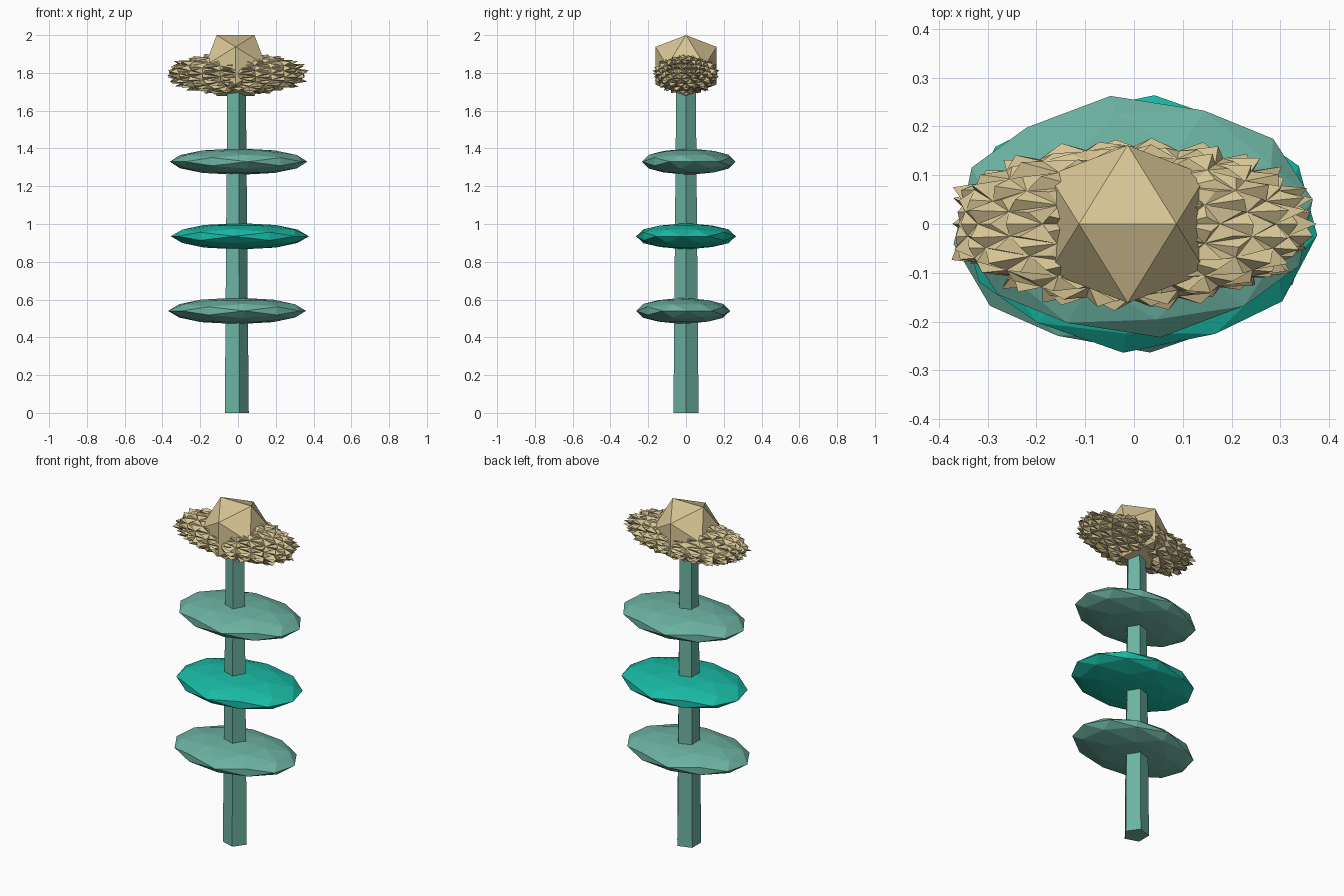
import bpy, bmesh, math, random
from mathutils import Vector

if "Cube" in bpy.data.objects:
    bpy.data.objects.remove(bpy.data.objects["Cube"])

random.seed(4)
AXIS_X = -0.013


def material(name, rgb):
    m = bpy.data.materials.new(name)
    m.diffuse_color = (*rgb, 1)
    m.use_nodes = True
    m.node_tree.nodes["Principled BSDF"].inputs["Base Color"].default_value = m.diffuse_color
    return m


green = material("green", (0.15, 0.45, 0.36))
bright_green = material("bright green", (0.01, 0.50, 0.38))
gold = material("gold", (0.68, 0.56, 0.30))


def unit_ball(levels):
    """Icosahedron with an edge on top, split and rounded 'levels' times."""
    bm = bmesh.new()
    t = (1 + 5 ** 0.5) / 2
    for a in (-1, 1):
        for b in (-t, t):
            for p in ((a, 0, b), (0, b, a), (b, a, 0)):
                bm.verts.new(Vector(p).normalized())
    bmesh.ops.convex_hull(bm, input=bm.verts[:])
    for _ in range(levels):
        bmesh.ops.subdivide_edges(bm, edges=bm.edges[:], cuts=1, use_grid_fill=True)
        for v in bm.verts:
            v.co.normalize()
    return bm


def finish(bm, name, mat, location):
    bmesh.ops.recalc_face_normals(bm, faces=bm.faces[:])
    me = bpy.data.meshes.new(name)
    bm.to_mesh(me)
    bm.free()
    me.materials.append(mat)
    ob = bpy.data.objects.new(name, me)
    ob.location = location
    bpy.context.collection.objects.link(ob)
    return ob


# tapered five-sided stem
bm = bmesh.new()
bmesh.ops.create_cone(bm, cap_ends=True, segments=5, radius1=0.07, radius2=0.054, depth=1.8)
bmesh.ops.translate(bm, verts=bm.verts, vec=(0, 0, 0.9))
for v in bm.verts:  # corner towards +x
    k = round(math.atan2(v.co.y, v.co.x) / (math.tau / 5) - 0.001)
    r = v.co.xy.length
    a = k * math.tau / 5
    v.co.x, v.co.y = r * math.cos(a), r * math.sin(a)
finish(bm, "stem", green, (AXIS_X, 0, 0))

# three flat leaf pads
pads = [(-0.005, -0.015, 0.54, 0.25, 6, green),
        (0.01, 0.0, 0.935, 0.265, -5, bright_green),
        (0.003, 0.015, 1.33, 0.25, 8, green)]
for i, (x, y, z, half_y, turn, mat) in enumerate(pads):
    bm = unit_ball(1)
    a = math.radians(turn)
    for v in bm.verts:
        px = v.co.x * math.cos(a) - v.co.y * math.sin(a)
        py = v.co.x * math.sin(a) + v.co.y * math.cos(a)
        v.co = (px * 0.367, py * half_y, v.co.z * 0.07)
    finish(bm, f"leaf_pad_{i + 1}", mat, (x, y, z))

# spiky flower head, blunt on the left
bm = unit_ball(2)
for v in bm.verts:
    v.co *= random.uniform(0.88, 0.95)
spikes = bmesh.ops.poke(bm, faces=bm.faces[:])["verts"]
for v in spikes:
    v.co = v.co.normalized() * random.uniform(0.94, 1.07)
for v in bm.verts:
    v.co.x *= 0.375 if v.co.x > 0 else 0.40
    v.co.y *= 0.17
    v.co.z *= 0.11
    v.co.x = min(max(v.co.x, -0.355 - random.uniform(0, 0.02)), 0.385)
finish(bm, "spiky_flower_head", gold, (0, 0, 1.795))

# faceted bud on top
bm = unit_ball(0)
bmesh.ops.scale(bm, verts=bm.verts, vec=(0.19, 0.19, 0.19))
finish(bm, "bud", gold, (AXIS_X, 0, 1.838))
